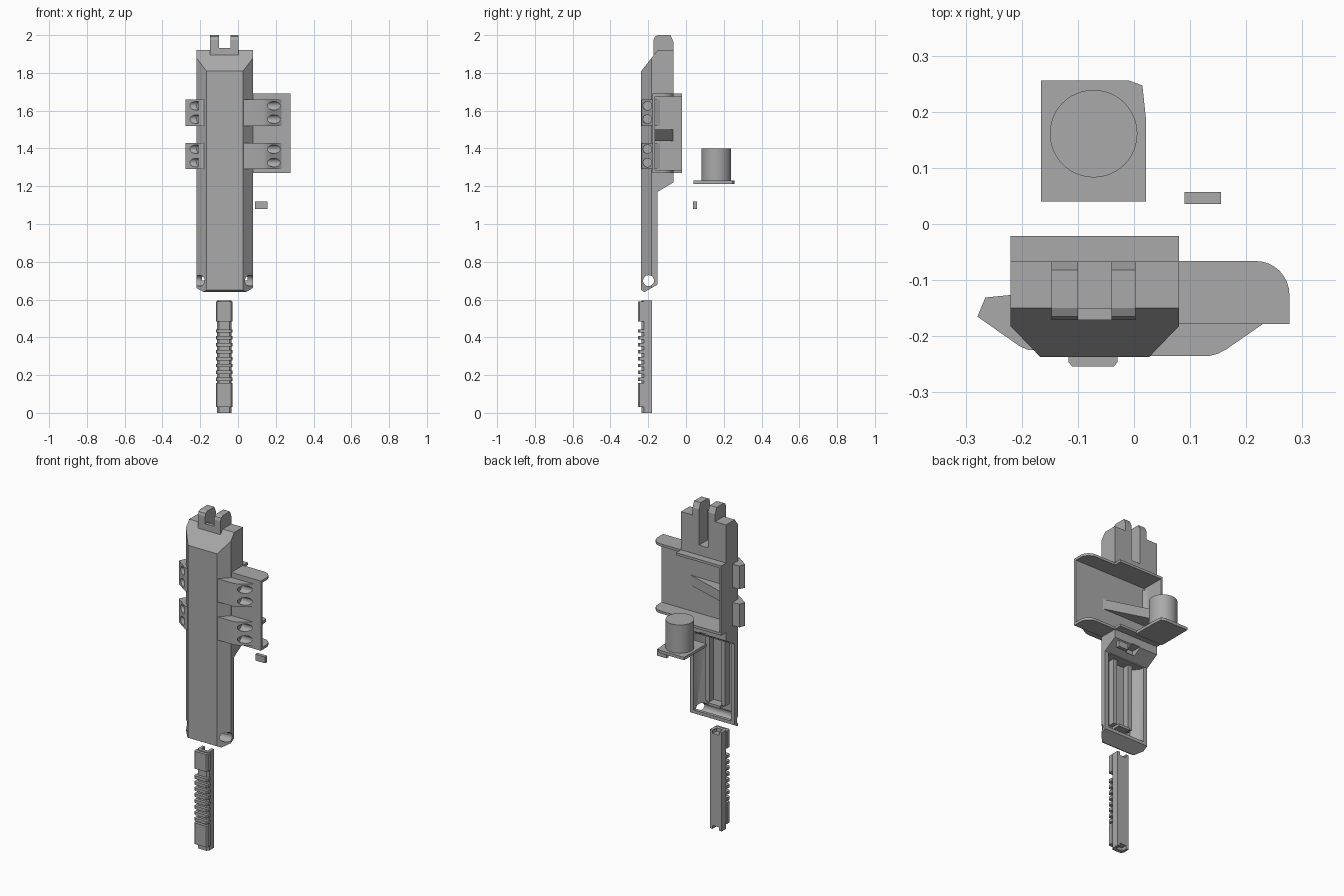
import bpy, bmesh, math
from mathutils import Vector

if "Cube" in bpy.data.objects:
    bpy.data.objects.remove(bpy.data.objects["Cube"])

grey = bpy.data.materials.new("mid grey")
grey.diffuse_color = (0.4, 0.4, 0.4, 1)
grey.use_nodes = True
grey.node_tree.nodes["Principled BSDF"].inputs["Base Color"].default_value = grey.diffuse_color


def finish(name, bm):
    bmesh.ops.recalc_face_normals(bm, faces=bm.faces)
    me = bpy.data.meshes.new(name)
    bm.to_mesh(me)
    bm.free()
    me.materials.append(grey)
    ob = bpy.data.objects.new(name, me)
    bpy.context.collection.objects.link(ob)
    return ob


def prism(name, pts, axis, lo, hi):
    """Extrude a 2D outline along an axis: 'x' takes (y,z), 'z' takes (x,y)."""
    def place(p, t):
        return (t, p[0], p[1]) if axis == 'x' else (p[0], p[1], t)
    bm = bmesh.new()
    a = [bm.verts.new(place(p, lo)) for p in pts]
    b = [bm.verts.new(place(p, hi)) for p in pts]
    bm.faces.new(a)
    bm.faces.new(b)
    for i in range(len(pts)):
        j = (i + 1) % len(pts)
        bm.faces.new((a[i], a[j], b[j], b[i]))
    return finish(name, bm)


def box(name, x0, x1, y0, y1, z0, z1):
    return prism(name, [(x0, y0), (x1, y0), (x1, y1), (x0, y1)], 'z', z0, z1)


def arc(cx, cy, r, a0, a1, n):
    return [(cx + r * math.cos(math.radians(a0 + (a1 - a0) * i / n)),
             cy + r * math.sin(math.radians(a0 + (a1 - a0) * i / n))) for i in range(n + 1)]


def circle(cx, cy, r, n=32):
    return arc(cx, cy, r, 0, 360, n)[:-1]


def smooth(ob):
    bpy.ops.object.select_all(action='DESELECT')
    ob.select_set(True)
    bpy.context.view_layer.objects.active = ob
    bpy.ops.object.shade_smooth_by_angle(angle=math.radians(30))


def boolean(ob, other, op='DIFFERENCE'):
    m = ob.modifiers.new("cut", 'BOOLEAN')
    m.operation, m.object, m.solver = op, other, 'EXACT'
    dg = bpy.context.evaluated_depsgraph_get()
    me = bpy.data.meshes.new_from_object(ob.evaluated_get(dg))
    ob.modifiers.clear()
    ob.data = me
    bpy.data.objects.remove(other)


# Main housing: side profile trimmed by a chamfered plan
housing = prism("housing", [(-.237, .65), (-.22, .64), (-.15, .68), (-.15, 1.17), (-.067, 1.22),
                            (-.067, 1.92), (-.15, 1.92), (-.237, 1.81)], 'x', -.25, .11)
boolean(housing, prism("plan", [(-.22, 0), (-.22, -.182), (-.167, -.237), (.027, -.237),
                                (.08, -.182), (.08, 0)], 'z', .5, 2.1), 'INTERSECT')
# Rear cavity, with sloping inner sides
boolean(housing, prism("cavity", [(-.205, -.10), (-.19, -.175), (-.155, -.22), (.015, -.22),
                                  (.05, -.175), (.065, -.10)], 'z', .70, 1.165))
# Cross pin hole, tray recess, latch window and fork slot
boolean(housing, prism("pin", circle(-.198, .70, .029), 'x', -.4, .3))
boolean(housing, box("recess", -.21, .2, -.163, .1, 1.285, 1.675))
boolean(housing, box("window", -.10, -.04, -.13, -.05, 1.19, 1.225))
boolean(housing, box("slot", -.10, -.04, -.15, 0, 1.75, 2.1))
smooth(housing)

# Guide rails and lower bar inside the cavity
for i, x in enumerate((-.135, -.03)):
    box(f"guide_rail_{i + 1}", x, x + .025, -.222, -.18, .76, 1.168)
box("cavity_bar", -.11, -.03, -.222, -.165, .745, .76)

# Fork at the top: two prongs joined by a front web
for i, (x0, x1) in enumerate(((-.147, -.10), (-.04, .003))):
    prism(f"fork_prong_{i + 1}", [(-.171, 1.893), (-.067, 1.893), (-.067, 1.965), (-.082, 2),
                                  (-.15, 2), (-.165, 1.992), (-.171, 1.975)], 'x', x0, x1)
box("fork_web", -.10, -.04, -.171, -.15, 1.893, 1.932)

# Side tray: front plate, two flanges, end wall and ramp
box("tray_plate", .078, .277, -.178, -.163, 1.27, 1.69)
flange = [(-.22, -.163), (-.22, -.021), (.08, -.021), (.08, -.066)]
flange += arc(.217, -.126, .06, 90, 0, 8) + [(.277, -.178), (.08, -.178), (.08, -.163)]
for name, z in (("tray_bottom_flange", 1.27), ("tray_top_flange", 1.675)):
    smooth(prism(name, flange, 'z', z, z + .015))
box("tray_end_wall", -.22, -.21, -.163, -.021, 1.27, 1.69)
prism("tray_ramp", [(.085, -.163), (-.21, -.163), (-.21, -.07)], 'z', 1.44, 1.50)

# Mounting lugs with two bolt holes in each sloping face
right_lug = [(.02, -.235), (.135, -.235), (.15, -.231), (.165, -.223), (.23, -.178), (.02, -.178)]
left_lug = [(-.17, -.225), (-.19, -.224), (-.205, -.217), (-.279, -.165), (-.265, -.131), (-.215, -.126)]
for level, z in (("lower", 1.29), ("upper", 1.52)):
    for side, outline, x0, x1 in (("right", right_lug, .15, .3), ("left", left_lug, -.4, -.21)):
        lug = prism(f"{level}_{side}_lug", outline, 'z', z, z + .14)
        for dz in (.035, .106):
            boolean(lug, prism("bolt", circle(-.205, z + dz, .023, 24), 'x', x0, x1))
        smooth(lug)

# Sliding grip strip with notched ends
strip = prism("grip_strip", [(-.112, -.18), (-.112, -.222), (-.10, -.236), (-.046, -.236),
                             (-.034, -.222), (-.034, -.18)], 'z', 0, .595)
boolean(strip, box("top_notch", -.095, -.052, -.215, -.1, .575, .7))
boolean(strip, box("bottom_notch", -.095, -.052, -.215, -.1, -.1, .02))


def grip(name, z0, z1):
    prism(name, [(-.117, -.222), (-.117, -.246), (-.11, -.254), (-.036, -.254),
                 (-.029, -.246), (-.029, -.222)], 'z', z0, z1)


grip("lower_grip_pad", .03, .158)
grip("upper_grip_pad", .485, .59)
for i in range(8):
    z = .178 + i * .0365
    grip(f"grip_rib_{i + 1}", z - .009, z + .009)

# Loose button with base plate
prism("button_base", [(-.166, .04), (.021, .04), (.021, .19), (.015, .247), (-.01, .256), (-.166, .256)],
      'z', 1.213, 1.23)
smooth(prism("button", circle(-.072, .161, .078, 48), 'z', 1.225, 1.40))

# Small loose stop block
box("stop_block", .09, .155, .036, .057, 1.08, 1.118)
